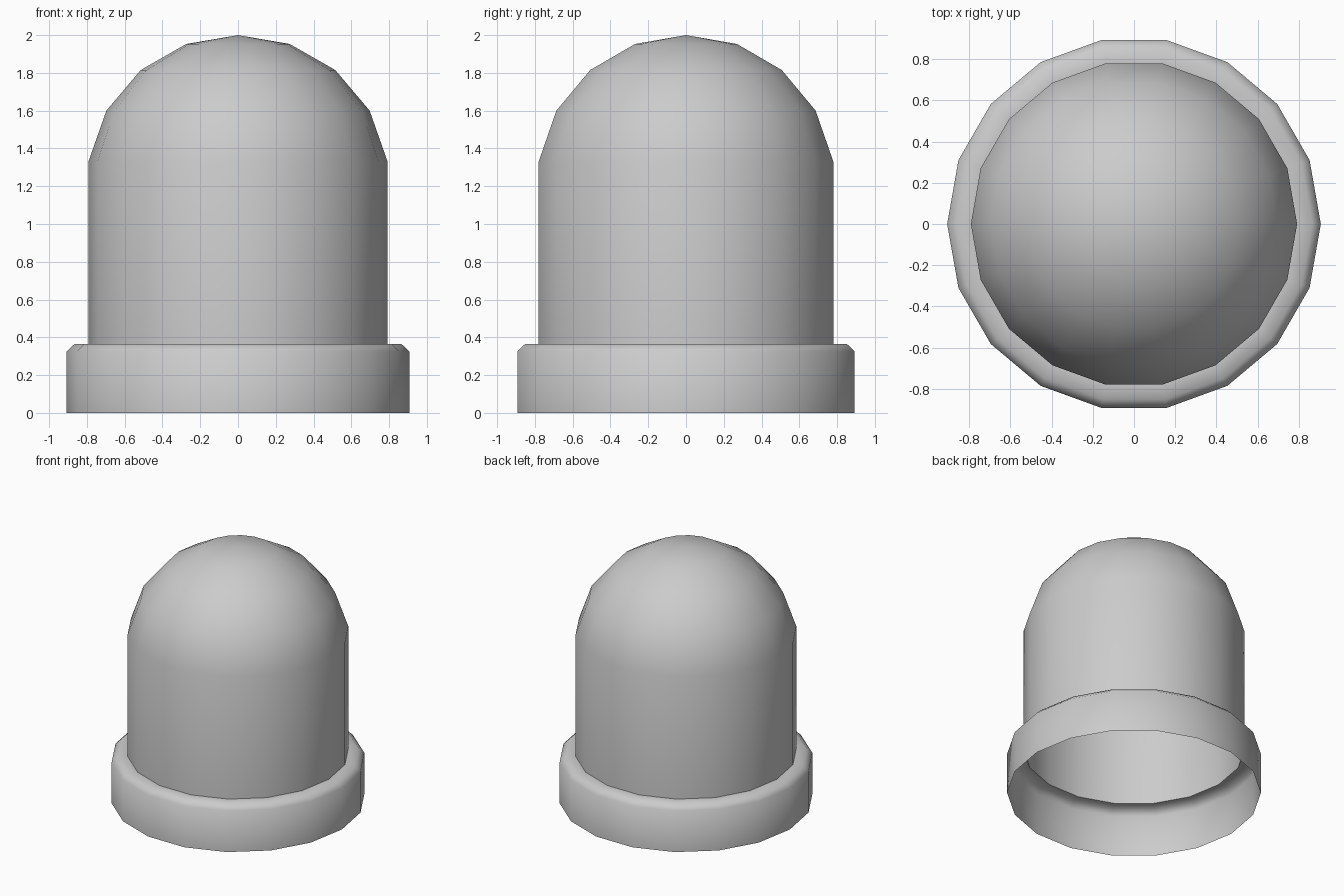
import bpy, bmesh
from math import cos, sin, pi, radians

if "Cube" in bpy.data.objects:
    bpy.data.objects.remove(bpy.data.objects["Cube"])

SIDES = 18


def revolve(name, profile):
    """Spin an (r, z) profile, listed bottom to top, into an open shell."""
    bm = bmesh.new()
    rings = []
    for r, z in profile:
        if r == 0:
            rings.append([bm.verts.new((0, 0, z))] * SIDES)
        else:
            rings.append([bm.verts.new((r * cos(2 * pi * i / SIDES),
                                        r * sin(2 * pi * i / SIDES), z))
                          for i in range(SIDES)])
    for low, high in zip(rings, rings[1:]):
        for i in range(SIDES):
            j = (i + 1) % SIDES
            corners = [low[i], low[j], high[j], high[i]]
            bm.faces.new(list(dict.fromkeys(corners)))
    mesh = bpy.data.meshes.new(name)
    bm.to_mesh(mesh)
    bm.free()
    obj = bpy.data.objects.new(name, mesh)
    bpy.context.collection.objects.link(obj)
    bpy.ops.object.select_all(action='DESELECT')
    obj.select_set(True)
    bpy.context.view_layer.objects.active = obj
    bpy.ops.object.shade_smooth_by_angle(angle=radians(60))
    return obj


# Hollow base collar with a chamfered top edge, open underneath
revolve("base_collar", [(0.907, 0), (0.907, 0.325), (0.865, 0.365), (0.792, 0.365)])

# Straight wall rising into a faceted dome
revolve("domed_body", [(0.792, 0.365), (0.792, 1.33), (0.697, 1.6),
                       (0.515, 1.815), (0.274, 1.953), (0, 2.0)])
